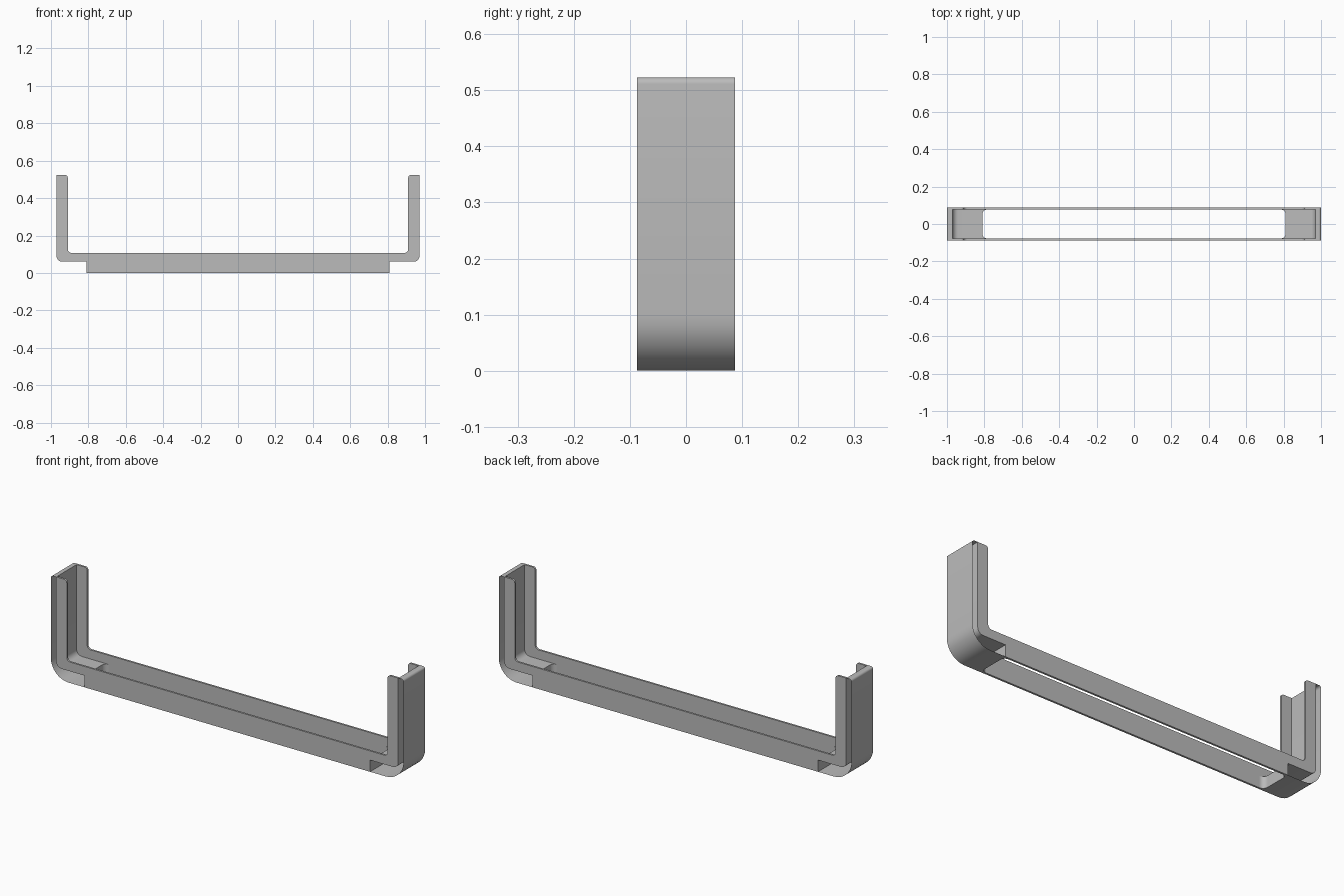
import bpy, bmesh, math
from mathutils import Vector

cube = bpy.data.objects.get("Cube")
if cube:
    bpy.data.objects.remove(cube, do_unlink=True)

HALF_W = 0.0875          # half depth of the whole bracket
LIP = 0.0775             # inner face of the side rails
TOP, FLOOR = 0.523, 0.06
OUT, IN, EDGE, END = 1.0, 0.97, 0.91, 0.81

grey = bpy.data.materials.new("plain_grey")
grey.use_nodes = True
grey.diffuse_color = (0.5, 0.5, 0.5, 1)
grey.node_tree.nodes["Principled BSDF"].inputs["Base Color"].default_value = (0.5, 0.5, 0.5, 1)


def rounded(points, steps=8):
    """Turn (a, b, radius) corners into a 2D path with right-angle fillets."""
    path = []
    for i, (a, b, r) in enumerate(points):
        p = Vector((a, b))
        if not r:
            path.append(p)
            continue
        u = (Vector(points[i - 1][:2]) - p).normalized() * r
        v = (Vector(points[(i + 1) % len(points)][:2]) - p).normalized() * r
        for k in range(steps + 1):
            t = math.pi / 2 * k / steps
            path.append(p + u * (1 - math.sin(t)) + v * (1 - math.cos(t)))
    return path


def finish(name, bm, mirror):
    mesh = bpy.data.meshes.new(name)
    bm.to_mesh(mesh)
    bm.free()
    mesh.materials.append(grey)
    obj = bpy.data.objects.new(name, mesh)
    bpy.context.collection.objects.link(obj)
    mod = obj.modifiers.new("mirror", 'MIRROR')
    mod.use_axis = mirror
    mod.use_mirror_merge = False
    bpy.ops.object.select_all(action='DESELECT')
    obj.select_set(True)
    bpy.context.view_layer.objects.active = obj
    bpy.ops.object.shade_smooth_by_angle(angle=math.radians(35))


def sheet(name, path):
    """Sweep an x-z path across the depth as a thin skin with open sides."""
    bm = bmesh.new()
    rows = [[bm.verts.new((p.x, y, p.y)) for y in (-HALF_W, HALF_W)] for p in path]
    for a, b in zip(rows, rows[1:]):
        bm.faces.new((a[0], b[0], b[1], a[1]))
    finish(name, bm, (True, False, False))


def prism(name, base, offset, mirror):
    """Extrude a closed outline into a solid plate."""
    bm = bmesh.new()
    face = bm.faces.new([bm.verts.new(p) for p in base])
    new = bmesh.ops.extrude_face_region(bm, geom=[face], use_keep_orig=True)
    bmesh.ops.translate(bm, vec=offset, verts=[v for v in new["geom"] if isinstance(v, bmesh.types.BMVert)])
    bmesh.ops.recalc_face_normals(bm, faces=bm.faces)
    finish(name, bm, mirror)


# Outer skin: top lip, upright, large bend and foot
sheet("outer_band", rounded([(IN, TOP, 0), (OUT, TOP, 0.012), (OUT, 0, 0.1), (END, 0, 0)]))

# Inner skin: floor and upright between the rails
sheet("inner_band", rounded([(END, FLOOR, 0), (IN, FLOOR, 0.03), (IN, TOP, 0)]))

# Side rails: one U-shaped plate, mirrored front to back
half = rounded([(END, 0, 0), (END, FLOOR, 0), (IN, FLOOR, 0.03), (IN, TOP, 0),
                (EDGE, TOP, 0.015), (EDGE, 0.107, 0.02), (END, 0.107, 0)])
outline = half + [Vector((-p.x, p.y)) for p in reversed(half)]
prism("side_rail", [(p.x, -HALF_W, p.y) for p in outline],
      (0, HALF_W - LIP, 0), (False, True, False))

# End wall of the long slot, with its rounded corners
R = 0.025
bm = bmesh.new()
wall = [(END, R - LIP, 0), (END, R - LIP, FLOOR), (END, LIP - R, FLOOR), (END, LIP - R, 0)]
bm.faces.new([bm.verts.new(p) for p in wall])
finish("slot_end_wall", bm, (True, False, False))

arc = rounded([(END - R, LIP, 0), (END, LIP, R), (END, LIP - R, 0)])[1:-1]
prism("slot_corner", [(END, LIP, 0)] + [(p.x, p.y, 0) for p in arc],
      (0, 0, FLOOR), (True, True, False))
